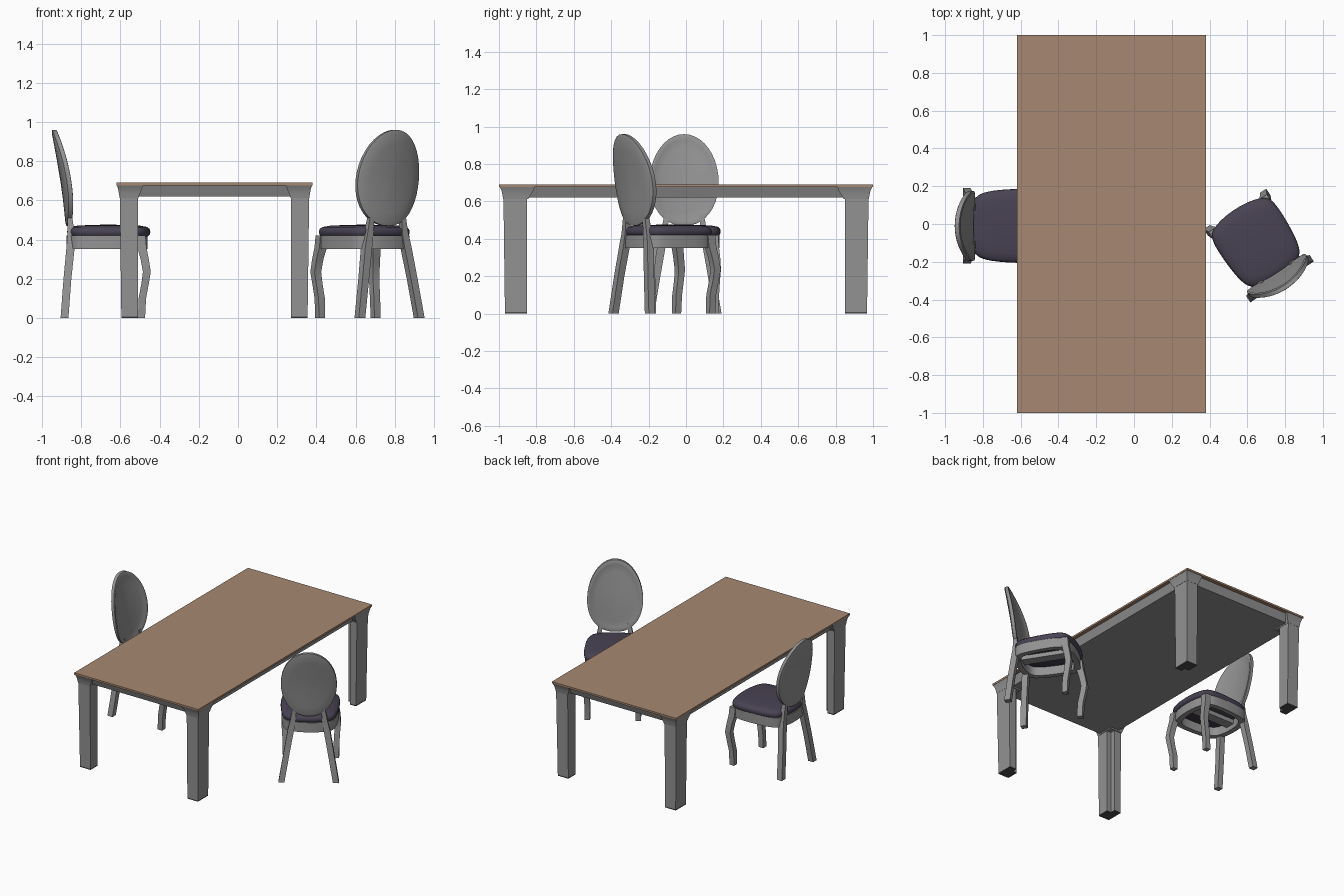
import bpy, bmesh, math
from mathutils import Matrix, Vector

if "Cube" in bpy.data.objects:
    bpy.data.objects.remove(bpy.data.objects["Cube"])


def material(name, r, g, b):
    m = bpy.data.materials.new(name)
    m.diffuse_color = (r, g, b, 1)
    m.use_nodes = True
    m.node_tree.nodes["Principled BSDF"].inputs["Base Color"].default_value = m.diffuse_color
    return m


GREY = material("grey_paint", 0.29, 0.29, 0.29)
WOOD = material("brown_wood", 0.39, 0.25, 0.17)
FABRIC = material("dark_purple_fabric", 0.066, 0.055, 0.086)
DARK = material("dark_foot", 0.07, 0.07, 0.07)


def loft(name, rings, mat, matrix=Matrix(), closed=False, smooth=None):
    """Skin a list of equal-length point rings; cap the ends unless closed."""
    bm = bmesh.new()
    vs = [[bm.verts.new(p) for p in ring] for ring in rings]
    n = len(rings[0])
    for k in range(len(vs) if closed else len(vs) - 1):
        a, b = vs[k], vs[(k + 1) % len(vs)]
        for i in range(n):
            j = (i + 1) % n
            bm.faces.new((a[i], a[j], b[j], b[i]))
    if not closed:
        bm.faces.new(vs[0])
        bm.faces.new(vs[-1])
    bmesh.ops.recalc_face_normals(bm, faces=bm.faces)
    me = bpy.data.meshes.new(name)
    bm.to_mesh(me)
    bm.free()
    me.materials.append(mat)
    ob = bpy.data.objects.new(name, me)
    ob.matrix_world = matrix
    bpy.context.collection.objects.link(ob)
    if smooth:
        bpy.ops.object.select_all(action='DESELECT')
        ob.select_set(True)
        bpy.context.view_layer.objects.active = ob
        bpy.ops.object.shade_smooth_by_angle(angle=math.radians(smooth))
    return ob


def rect(x0, x1, y0, y1, z):
    return [(x0, y0, z), (x1, y0, z), (x1, y1, z), (x0, y1, z)]


def post(name, path, mat, matrix):
    """Square-section leg through (x, y, z, half_size) stations."""
    return loft(name, [rect(x - h, x + h, y - h, y + h, z) for x, y, z, h in path],
                mat, matrix, smooth=25)


def spline(pts, steps=4):
    """Closed Catmull-Rom curve through 2D points."""
    out, n = [], len(pts)
    for i in range(n):
        p0, p1, p2, p3 = (Vector(pts[(i + k - 1) % n]) for k in range(4))
        for s in range(steps):
            t = s / steps
            out.append(0.5 * (2 * p1 + (p2 - p0) * t
                              + (2 * p0 - 5 * p1 + 4 * p2 - p3) * t * t
                              + (3 * p1 - p0 - 3 * p2 + p3) * t ** 3))
    return out


# ---------- table ----------
T = Matrix.Translation((-0.12, 0, 0))
loft("table_top", [rect(-0.5, 0.5, -1, 1, 0.677), rect(-0.5, 0.5, -1, 1, 0.69)], WOOD, T)


def slab_ring(inset, cut, z):
    """Rectangle with chamfered corners."""
    x, y = 0.5 - inset, 1 - inset
    return [(-x + cut, -y, z), (x - cut, -y, z), (x, -y + cut, z), (x, y - cut, z),
            (x - cut, y, z), (-x + cut, y, z), (-x, y - cut, z), (-x, -y + cut, z)]


loft("table_apron", [slab_ring(0.045, 0.06, 0.62), slab_ring(0.025, 0.03, 0.677)], GREY, T)

for sx in (-1, 1):
    for sy in (-1, 1):
        def leg_ring(z, out):
            # L-shaped section, notched on the inner corner
            x0, x1, y0, y1, c = 0.39, 0.475 + out, 0.85, 0.968 + out, 0.035
            pts = [(x1, y1), (x0, y1), (x0, y0 + c), (x0 + c, y0 + c), (x0 + c, y0), (x1, y0)]
            return [(sx * x, sy * y, z) for x, y in pts]
        loft("table_leg", [leg_ring(0.008, 0), leg_ring(0.62, 0.008)], GREY, T)
        loft("table_leg_foot", [leg_ring(0, 0), leg_ring(0.008, 0)], DARK, T)
        # flared block joining leg and top
        flare = [(0.388, 0.484, 0.845, 0.977, 0.612), (0.38, 0.487, 0.83, 0.981, 0.635),
                 (0.37, 0.492, 0.815, 0.987, 0.66), (0.365, 0.498, 0.81, 0.996, 0.677)]
        loft("table_corner_block",
             [rect(sx * a, sx * b, sy * c, sy * d, z) for a, b, c, d, z in flare],
             GREY, T, smooth=30)

# ---------- chairs: local +x is forward, origin midway between the rear feet ----------
HALF = [(0.012, 0.08), (0.04, 0.15), (0.1, 0.18), (0.22, 0.194), (0.34, 0.192),
        (0.395, 0.165), (0.422, 0.09)]
PLAN = spline([(0.005, 0)] + HALF + [(0.43, 0)] + [(u, -w) for u, w in reversed(HALF)])
MID = Vector((0.215, 0))


def plan_ring(s, z, shift=0.0):
    return [(MID.x + shift + (p.x - MID.x) * s, p.y * s, z) for p in PLAN]


def back_point(a, r, offset):
    """Point of the egg-shaped, dished back panel."""
    c, s = math.cos(a), math.sin(a)
    e = 1.0 if s > 0 else 0.9
    w = 0.185 * r * math.copysign(abs(c) ** e, c)
    z = 0.70 + r * s * (0.26 if s > 0 else 0.23)
    t = max(0, (z - 0.47) / 0.49)
    return (0.02 - 0.073 * t ** 1.4 + 0.8 * w * w + offset, w, z)


def chair(x, y, angle):
    M = Matrix.Translation((x, y, 0)) @ Matrix.Rotation(math.radians(angle), 4, 'Z')
    # cushion
    loft("seat_cushion", [plan_ring(s, z, 0.008) for s, z in
                          ((0.94, 0.415), (0.985, 0.425), (1.0, 0.44), (0.985, 0.453),
                           (0.93, 0.464), (0.75, 0.471), (0.4, 0.475), (0.1, 0.476))],
         FABRIC, M, smooth=60)
    # rail frame and middle brace
    loft("seat_rail", [plan_ring(0.97, 0.352), plan_ring(0.97, 0.422),
                       plan_ring(0.79, 0.422), plan_ring(0.79, 0.352)],
         GREY, M, closed=True, smooth=40)
    loft("seat_brace", [rect(0.03, 0.4, -0.035, 0.035, 0.385),
                        rect(0.03, 0.4, -0.035, 0.035, 0.42)], GREY, M)
    for s in (-1, 1):
        post("front_leg", [(0.393, s * 0.168, 0, 0.018), (0.397, s * 0.168, 0.1, 0.019),
                           (0.412, s * 0.173, 0.18, 0.019), (0.42, s * 0.177, 0.235, 0.02),
                           (0.409, s * 0.172, 0.30, 0.021), (0.395, s * 0.163, 0.36, 0.023),
                           (0.39, s * 0.16, 0.42, 0.023)], GREY, M)
        post("rear_leg", [(0.0, s * 0.18, 0, 0.02), (0.015, s * 0.147, 0.2, 0.02),
                          (0.032, s * 0.118, 0.37, 0.021), (0.033, s * 0.106, 0.43, 0.018),
                          (0.026, s * 0.094, 0.53, 0.012)], GREY, M)
    # back panel: rings from back centre, round the rim, to front centre
    N = 40
    prof = [(0.05, -0.016), (0.4, -0.016), (0.7, -0.016), (0.93, -0.015), (1.0, -0.010),
            (1.0, 0.012), (0.94, 0.016), (0.88, 0.011), (0.7, 0.010), (0.4, 0.010), (0.05, 0.010)]
    loft("chair_back", [[back_point(2 * math.pi * i / N, r, o) for i in range(N)]
                        for r, o in prof], GREY, M, smooth=40)


chair(-0.885, -0.01, 0)
chair(0.773, -0.29, 122.8)
